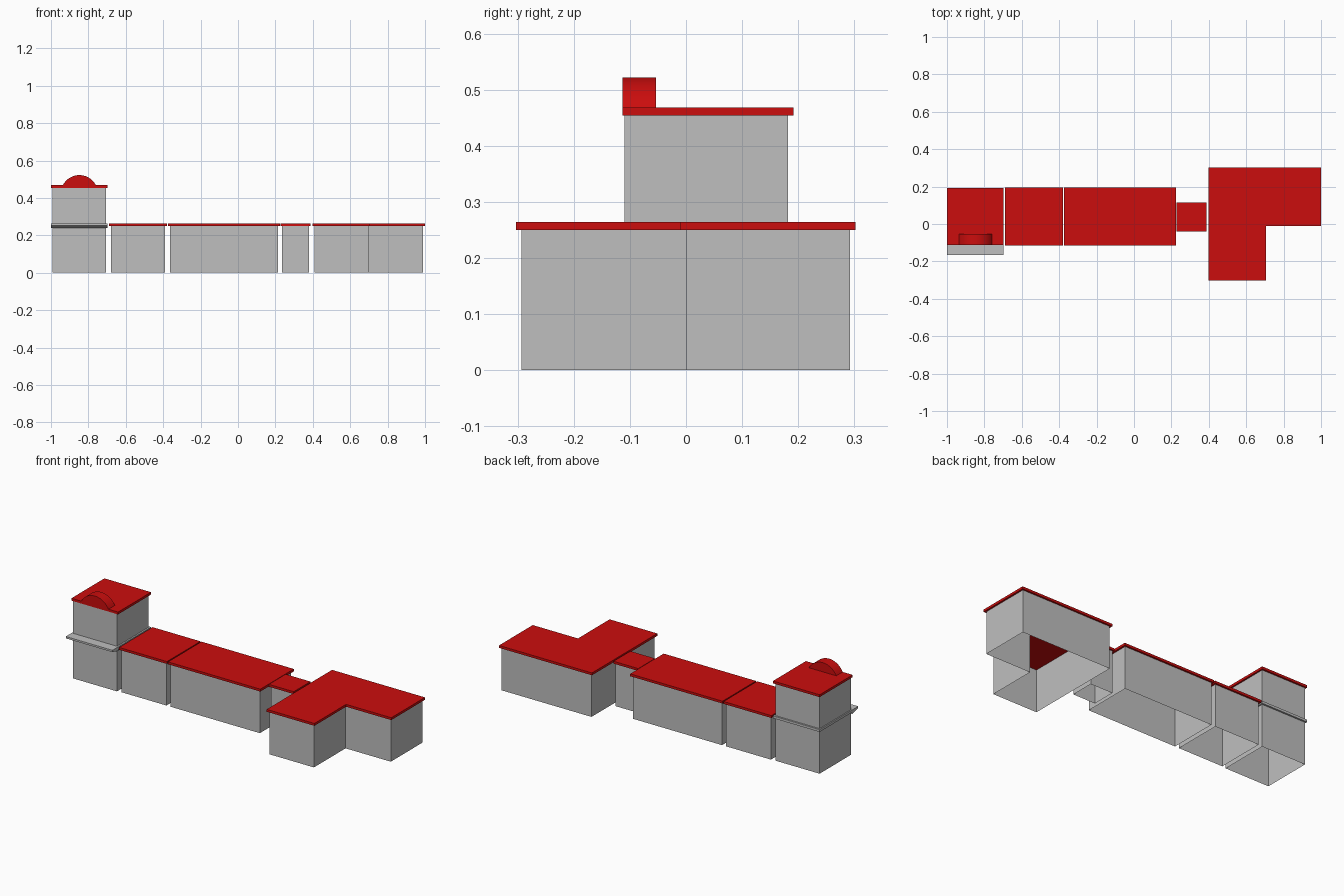
import bpy, bmesh, math

if "Cube" in bpy.data.objects:
    bpy.data.objects.remove(bpy.data.objects["Cube"], do_unlink=True)


def make_material(name, colour):
    mat = bpy.data.materials.new(name)
    mat.use_nodes = True
    mat.diffuse_color = (*colour, 1)
    mat.node_tree.nodes["Principled BSDF"].inputs["Base Color"].default_value = (*colour, 1)
    return mat


RED = make_material("roof red", (0.6, 0.004, 0.004))
GREY = make_material("wall grey", (0.52, 0.52, 0.52))
WALL_TOP, ROOF_TOP = 0.25, 0.264
EAVE = 0.01


def extrude(name, base, offset, mat, capped=True):
    """Sweep a closed outline along an offset; uncapped gives open walls."""
    bm = bmesh.new()
    low = [bm.verts.new(p) for p in base]
    high = [bm.verts.new([a + b for a, b in zip(p, offset)]) for p in base]
    n = len(base)
    for i in range(n):
        j = (i + 1) % n
        bm.faces.new((low[i], low[j], high[j], high[i]))
    if capped:
        bm.faces.new(low[::-1])
        bm.faces.new(high)
        bmesh.ops.recalc_face_normals(bm, faces=bm.faces)
    mesh = bpy.data.meshes.new(name)
    bm.to_mesh(mesh)
    bm.free()
    mesh.materials.append(mat)
    obj = bpy.data.objects.new(name, mesh)
    bpy.context.collection.objects.link(obj)
    return obj


def rect(x0, x1, y0, y1):
    return [(x0, y0), (x1, y0), (x1, y1), (x0, y1)]


def slab(name, outline, z0, z1, mat, capped=True):
    return extrude(name, [(x, y, z0) for x, y in outline], (0, 0, z1 - z0), mat, capped)


# Plain blocks: hollow walls open at the ground, with overhanging flat roofs
blocks = {
    "small_block": (-0.68, -0.39, -0.105, 0.185),
    "long_block": (-0.363, 0.215, -0.105, 0.185),
    "connector": (0.236, 0.38, -0.031, 0.108),
}
for name, (x0, x1, y0, y1) in blocks.items():
    slab(name + "_walls", rect(x0, x1, y0, y1), 0, WALL_TOP, GREY, False)
    e = EAVE if name != "connector" else 0.008
    slab(name + "_roof", rect(x0 - e, x1 + e, y0 - e, y1 + e), WALL_TOP, ROOF_TOP, RED)


# L-shaped wing
def l_outline(e):
    x0, xm, x1 = 0.408 - e, 0.697 + e, 0.99 + e
    y0, ym, y1 = -0.293 - e, 0.0 - e, 0.292 + e
    return [(x0, y0), (xm, y0), (xm, ym), (x1, ym), (x1, y1), (x0, y1)]


slab("wing_walls", l_outline(0), 0, WALL_TOP, GREY, False)
slab("wing_roof", l_outline(EAVE), WALL_TOP, ROOF_TOP, RED)

# Tower walls and roof
TX0, TX1, FRONT, BACK = -0.993, -0.707, -0.11, 0.182
TOWER_TOP, TOWER_ROOF = 0.454, 0.468
slab("tower_walls", rect(TX0, TX1, FRONT, BACK), 0, TOWER_TOP, GREY, False)
slab("tower_roof", rect(-1, -0.698, FRONT - 0.003, BACK + EAVE), TOWER_TOP, TOWER_ROOF, RED)

# Ledge between the tower floors, tapered under its front edge
profile = [(BACK + EAVE, ROOF_TOP), (-0.165, ROOF_TOP), (-0.165, 0.253),
           (FRONT, 0.24), (FRONT, WALL_TOP), (BACK + EAVE, WALL_TOP)]
extrude("tower_ledge", [(-1, y, z) for y, z in profile], (0.302, 0, 0), GREY)

# Rounded crest on the front edge of the tower roof
RADIUS, HALF, TOP = 0.099, 0.088, 0.522
spread = math.asin(HALF / RADIUS)
steps = 20
arc = []
for i in range(steps + 1):
    a = spread * (2 * i / steps - 1)
    arc.append((-0.848 + RADIUS * math.sin(a), FRONT - 0.0035, TOP - RADIUS + RADIUS * math.cos(a)))
arc += [(arc[-1][0], arc[0][1], TOWER_TOP + 0.001), (arc[0][0], arc[0][1], TOWER_TOP + 0.001)]
crest = extrude("tower_crest", arc, (0, 0.06, 0), RED)

bpy.ops.object.select_all(action="DESELECT")
crest.select_set(True)
bpy.context.view_layer.objects.active = crest
bpy.ops.object.shade_smooth_by_angle(angle=math.radians(30))
